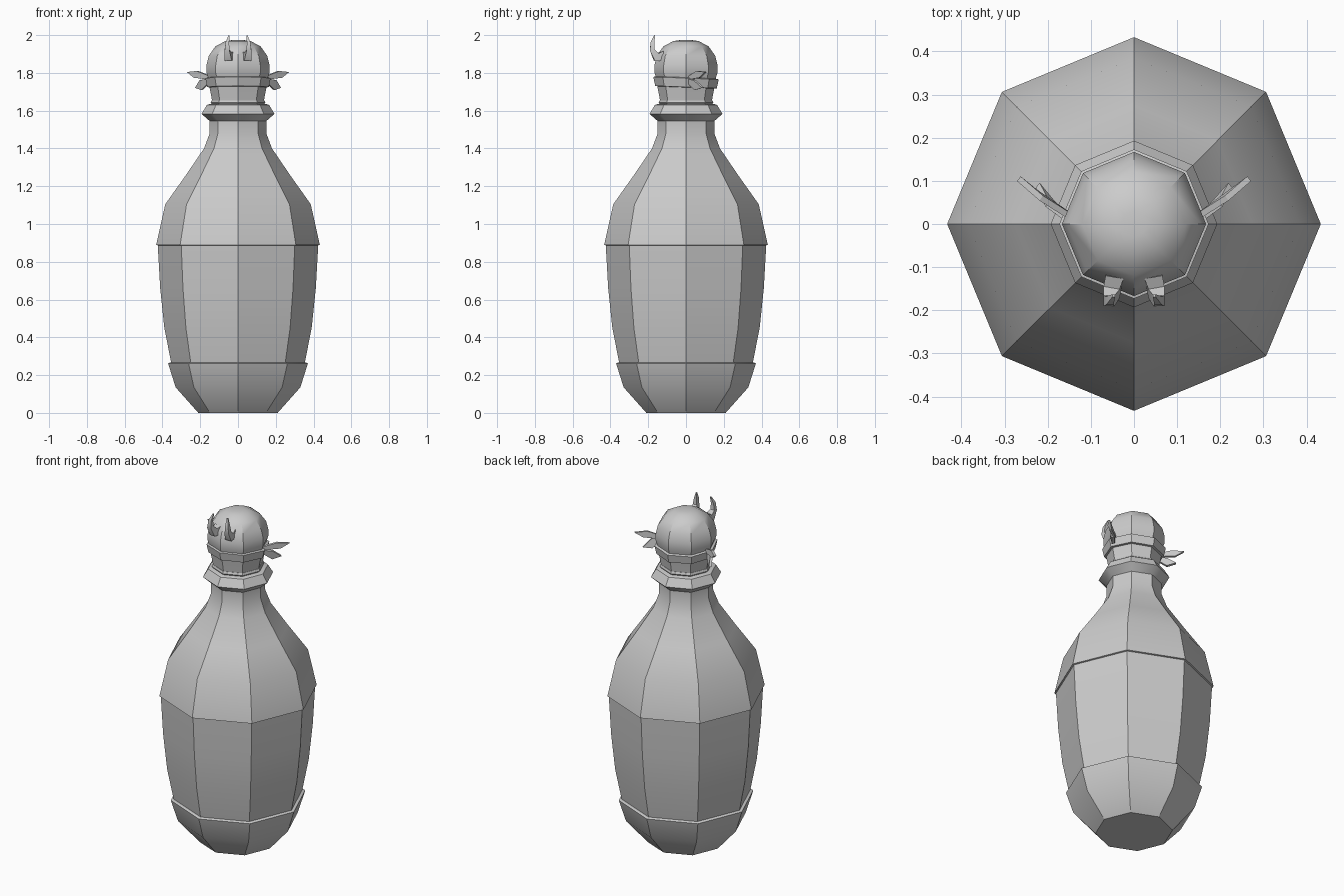
import bpy, bmesh, math
from mathutils import Vector

if "Cube" in bpy.data.objects:
    bpy.data.objects.remove(bpy.data.objects["Cube"])


def finish(name, bm, smooth=True):
    bmesh.ops.recalc_face_normals(bm, faces=bm.faces)
    mesh = bpy.data.meshes.new(name)
    bm.to_mesh(mesh)
    bm.free()
    obj = bpy.data.objects.new(name, mesh)
    bpy.context.collection.objects.link(obj)
    bpy.ops.object.select_all(action='DESELECT')
    obj.select_set(True)
    bpy.context.view_layer.objects.active = obj
    if smooth:
        bpy.ops.object.shade_smooth_by_angle(angle=math.radians(32))
    return obj


def bridge(bm, a, b):
    n = len(a)
    for i in range(n):
        bm.faces.new((a[i], a[(i + 1) % n], b[(i + 1) % n], b[i]))


def lathe(name, profile, tilt=0.0, closed=False):
    """Eight-sided turned part; tilt lifts the front of each ring."""
    bm = bmesh.new()
    rings = []
    for r, z in profile:
        ring = []
        for i in range(8):
            a = i * math.pi / 4
            y = r * math.sin(a)
            ring.append(bm.verts.new((r * math.cos(a), y, z - tilt * y)))
        rings.append(ring)
    for a, b in zip(rings, rings[1:]):
        bridge(bm, a, b)
    if closed:
        bridge(bm, rings[-1], rings[0])
    else:
        bm.faces.new(rings[0])
        bm.faces.new(rings[-1])
    return finish(name, bm)


def mirror_x(obj):
    obj.modifiers.new("Mirror", 'MIRROR').use_axis[0] = True


# Bottle: base cup, main body, shoulder with flared neck lip
lathe("base_cup", [(0.21, 0.0), (0.33, 0.135), (0.37, 0.262), (0.355, 0.268)])
lathe("bottle_body", [(0.353, 0.262), (0.39, 0.45), (0.412, 0.66), (0.425, 0.892)])
lathe("bottle_shoulder", [(0.422, 0.886), (0.433, 0.89), (0.385, 1.105),
                          (0.275, 1.26), (0.18, 1.4), (0.15, 1.48),
                          (0.15, 1.545), (0.193, 1.583), (0.165, 1.63),
                          (0.15, 1.635)])

# Stopper: collar, domed head, tied band
lathe("stopper_collar", [(0.135, 1.63), (0.145, 1.643), (0.14, 1.655), (0.13, 1.655)])
lathe("stopper_head", [(0.135, 1.63), (0.14, 1.67), (0.152, 1.73), (0.16, 1.78),
                       (0.167, 1.80), (0.167, 1.84), (0.155, 1.89),
                       (0.12, 1.94), (0.068, 1.968), (0.03, 1.974)])
lathe("head_band", [(0.145, 1.722), (0.163, 1.725), (0.173, 1.772), (0.15, 1.778)],
      tilt=0.04, closed=True)


# Pointed leaf pairs at the sides
def leaf(name, points):
    bm = bmesh.new()
    bm.faces.new([bm.verts.new(p) for p in points])
    obj = finish(name, bm, smooth=False)
    solid = obj.modifiers.new("Solidify", 'SOLIDIFY')
    solid.thickness = 0.014
    solid.offset = 0
    mirror_x(obj)


leaf("upper_leaves", [(0.15, 0.02, 1.765), (0.152, 0.02, 1.785), (0.215, 0.06, 1.81),
                      (0.267, 0.105, 1.805), (0.23, 0.075, 1.775)])
leaf("lower_leaves", [(0.15, 0.01, 1.75), (0.152, 0.01, 1.77), (0.2, 0.045, 1.762),
                      (0.223, 0.09, 1.722), (0.19, 0.05, 1.71)])

# Curved four-sided horns on the brow
bm = bmesh.new()
path = [((0.045, -0.12, 1.89), 0.021, 0.026), ((0.052, -0.158, 1.885), 0.019, 0.022),
        ((0.058, -0.178, 1.92), 0.013, 0.013), ((0.056, -0.178, 1.96), 0.009, 0.010),
        ((0.047, -0.166, 1.998), 0.003, 0.003)]
pts = [Vector(p) for p, w, h in path]
rings = []
for i, (p, w, h) in enumerate(path):
    t = (pts[min(i + 1, 4)] - pts[max(i - 1, 0)]).normalized()
    side = (Vector((1, 0, 0)) - t * t.x).normalized()
    up = side.cross(t)
    rings.append([bm.verts.new(pts[i] + side * w * sx + up * h * sy)
                  for sx, sy in ((1, 1), (-1, 1), (-1, -1), (1, -1))])
for a, b in zip(rings, rings[1:]):
    bridge(bm, a, b)
bm.faces.new(rings[0])
bm.faces.new(rings[-1])
mirror_x(finish("horns", bm))
